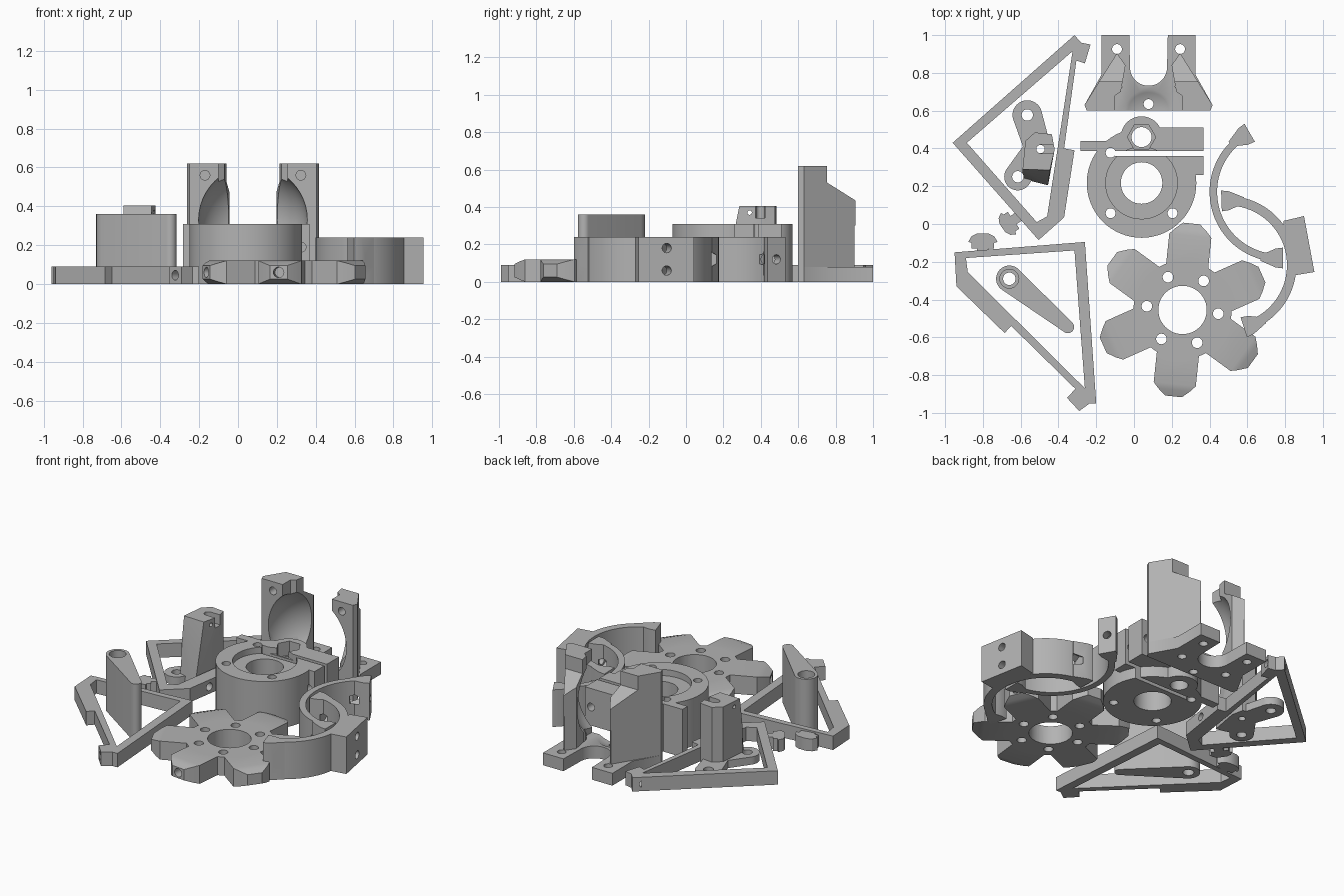
import bpy, bmesh, math
from mathutils import Vector, Matrix

cube = bpy.data.objects.get("Cube")
if cube:
    bpy.data.objects.remove(cube, do_unlink=True)

GREY = (0.45, 0.45, 0.45, 1)
plastic = bpy.data.materials.new("grey_plastic")
plastic.use_nodes = True
plastic.diffuse_color = GREY
plastic.node_tree.nodes["Principled BSDF"].inputs["Base Color"].default_value = GREY


def finish(name, bm):
    bmesh.ops.recalc_face_normals(bm, faces=bm.faces)
    mesh = bpy.data.meshes.new(name)
    bm.to_mesh(mesh)
    bm.free()
    mesh.materials.append(plastic)
    obj = bpy.data.objects.new(name, mesh)
    bpy.context.collection.objects.link(obj)
    return obj


def prism(name, outline, low, high):
    bm = bmesh.new()
    face = bm.faces.new([bm.verts.new((x, y, low)) for x, y in outline])
    new = bmesh.ops.extrude_face_region(bm, geom=[face])["geom"]
    verts = [v for v in new if isinstance(v, bmesh.types.BMVert)]
    bmesh.ops.translate(bm, verts=verts, vec=(0, 0, high - low))
    return finish(name, bm)


def hull(name, points):
    bm = bmesh.new()
    for p in points:
        bm.verts.new(p)
    res = bmesh.ops.convex_hull(bm, input=bm.verts)
    spare = {v for v in res["geom_interior"] + res["geom_unused"]
             if isinstance(v, bmesh.types.BMVert)}
    bmesh.ops.delete(bm, geom=list(spare), context="VERTS")
    bmesh.ops.dissolve_limit(bm, angle_limit=0.01, verts=bm.verts, edges=bm.edges)
    return finish(name, bm)


def arc(centre, radius, start=0, end=360, steps=48):
    count = steps if end - start == 360 else steps + 1
    angles = [math.radians(start + (end - start) * i / steps) for i in range(count)]
    return [(centre[0] + radius * math.cos(a), centre[1] + radius * math.sin(a))
            for a in angles]


def disc(centre, radius, low=-1, high=1, steps=48):
    return prism("disc", arc(centre, radius, steps=steps), low, high)


def box(x0, x1, y0, y1, low=-1, high=1):
    return prism("box", [(x0, y0), (x1, y0), (x1, y1), (x0, y1)], low, high)


def bore(at, heading, radius=0.025, length=0.3, sides=24):
    # cylinder centred on a point, lying along a heading
    bm = bmesh.new()
    bmesh.ops.create_cone(bm, cap_ends=True, segments=sides, radius1=radius,
                          radius2=radius, depth=length)
    turn = Vector(heading).to_track_quat("Z", "Y").to_matrix().to_4x4()
    bm.transform(Matrix.Translation(at) @ turn)
    return finish("bore", bm)


def combine(obj, op, tools):
    bpy.context.view_layer.objects.active = obj
    for tool in tools:
        mod = obj.modifiers.new("join", "BOOLEAN")
        mod.operation, mod.solver, mod.object = op, "EXACT", tool
        bpy.ops.object.modifier_apply(modifier=mod.name)
        bpy.data.objects.remove(tool, do_unlink=True)
    return obj


def add(obj, *tools):
    return combine(obj, "UNION", tools)


def cut(obj, *tools):
    return combine(obj, "DIFFERENCE", tools)


def capsule(name, a, ra, b, rb, high):
    rim = arc(a, ra) + arc(b, rb)
    return hull(name, [(x, y, z) for x, y in rim for z in (0, high)])


# Triangular frames
rear = prism("rear_frame", [
    (-.96, .43), (-.315, 1), (-.28, .96), (-.23, .95), (-.26, .85), (-.305, .865),
    (-.37, .4), (-.315, .39), (-.37, .035), (-.505, -.085)], 0, .09)
cut(rear, prism("gap", [(-.885, .43), (-.325, .915), (-.46, .04), (-.515, .01)], -1, 1),
    bore((-.35, .2, .045), (1, -.15, 0)), bore((-.26, .93, .045), (1, -.2, 0), length=.2))
front = prism("front_frame", [
    (-.95, -.15), (-.26, -.095), (-.2, -.95), (-.235, -.95), (-.29, -.99),
    (-.355, -.92), (-.31, -.873), (-.65, -.54), (-.685, -.577), (-.94, -.33)], 0, .09)
cut(front, prism("gap", [(-.89, -.18), (-.315, -.14), (-.26, -.87), (-.88, -.255)], -1, 1),
    bore((-.86, -.38, .045), (1, 1, 0)), bore((-.32, -.95, .045), (1, 1, 0), length=.2))

# Tall tapered lever with a counterbored pivot
PIVOT = (-.66, -.29)
lever = capsule("tapered_lever", PIVOT, .07, (-.35, -.545), .033, .36)
cut(lever, disc(PIVOT, .033), disc(PIVOT, .05, .3, 1))

# Bent lever with a slotted post
EYES = [(-.565, .577), (-.615, .25)]
ELBOW = (-.51, .4)
bent = capsule("bent_lever", EYES[0], .078, ELBOW, .07, .05)
foot = [(-.42, .395), (-.435, .475), (-.525, .485), (-.575, .44)]
post = hull("post", [(x, y, z) for x, y in foot for z in (0, .405)]
            + [(-.595, .24, 0), (-.455, .205, 0), (-.59, .29, .405), (-.445, .285, .405)])
add(bent, capsule("arm", EYES[1], .072, ELBOW, .07, .05), post)
cut(bent, disc((-.495, .397), .022), box(-.495, -.3, .372, .422, .34, 1),
    bore((-.5, .34, .37), (1, 0, 0), .012),
    *[disc(eye, .03) for eye in EYES])

# Forked bracket with two hollowed towers
MID = .077


def mirrored(points):
    return [(2 * MID - x, y) for x, y in reversed(points)]


side = [(-.025, 1), (-.172, 1), (-.172, .79), (-.262, .63), (-.25, .6)]
bracket = prism("fork_bracket", arc((MID, .83), .098, 180, 360)
                + mirrored(side[::-1]) + side[::-1], 0, .08)
tower = [(-.262, .63), (-.25, .6), (-.1, .6), (-.1, .68), (-.07, .7),
         (-.045, .84), (-.09, .905)]
for plan in (tower, mirrored(tower)):
    tall = prism("tower", plan, 0, .62)
    cut(tall, hull("notch", [(x, y, z) for x in (-1, 1) for y, z in
                             ((.755, .7), (.755, .53), (.93, .42), (.93, .7))]))
    add(bracket, tall)
bm = bmesh.new()
bmesh.ops.create_uvsphere(bm, u_segments=48, v_segments=24, radius=1)
bm.transform(Matrix.Translation((MID, .6, .33)) @ Matrix.Diagonal((.28, .25, .28, 1)))
cut(bracket, finish("hollow", bm), disc((MID, .635), .026))
for sign in (-1, 1):
    cut(bracket, disc((MID + sign * .167, .926), .026, -1, .3),
        disc((MID + sign * .167, .73), .026, -1, .3),
        bore((MID + sign * .247, .6, .56), (0, 1, 0), length=.16))

# Clamping ring housing with lugs and a bolt boss
HUB = (.04, .217)
BOSS = (.04, .46)
housing = disc(HUB, .29, 0, .31, 64)
housing.name = "clamp_housing"
add(housing, disc(BOSS, .11, 0, .31), box(.04, .367, .386, .51, .07, .31),
    box(.2, .367, .26, .36, .07, .31), box(-.282, -.1, .386, .44, 0, .31))
cut(housing, disc(HUB, .11), disc(HUB, .19, .27, 1), box(-.1, .5, .36, .386),
    disc(BOSS, .053), disc(BOSS, .075, .22, 1, 6),
    bore((.325, .4, .19), (0, 1, 0)), bore((.325, .26, .19), (0, 1, 0), .038, .06, 6))
cut(housing, *[disc((HUB[0] + sx * .164, HUB[1] + sy * .16), .026)
               for sx, sy in ((-1, 1), (-1, -1), (1, -1))])

# Six-armed base plate with chamfered, bored tips
CORE = Vector((.257, -.455, .06))
star = disc(CORE, .26, 0, .12)
star.name = "six_arm_base"
sections = [(.05, .112, .06), (.395, .112, .06), (.425, .085, .05), (.46, .045, .035)]
bores = [disc(CORE, .128)]
for i in range(6):
    turn = Matrix.Rotation(math.radians(24 + 60 * i), 3, "Z")
    add(star, hull("arm", [CORE + turn @ Vector((r, sy * w, sz * h)) for r, w, h in sections
                           for sy in (-1, 1) for sz in (-1, 1)]))
    out = turn @ Vector((1, 0, 0))
    bores += [bore(CORE + out * .45, out, .027, .14),
              disc(CORE + Matrix.Rotation(math.radians(-30), 3, "Z") @ out * .19, .028)]
cut(star, *bores)


# Half rings with flared, bored ends
def half_ring(name, centre, outer, inner, start, end):
    ring = prism(name, arc(centre, outer, start, end)
                 + arc(centre, inner, start, end)[::-1], 0, .24)
    mean = (outer + inner) / 2
    for angle, inward in ((start, 1), (end, -1)):
        turn = Matrix.Rotation(math.radians(angle), 3, "Z")
        hub = Vector((*centre, 0))
        flare = [(-.055, -.02), (.055, -.02), (.05, .02), (.015, .1), (-.015, .1), (-.05, .02)]
        plan = [(hub + turn @ Vector((mean + x, y * inward, 0))).to_2d() for x, y in flare]
        add(ring, prism("flare", plan, 0, .24))
        along = turn @ Vector((0, 1, 0))
        spot = hub + turn @ Vector((mean, 0, .12))
        cut(ring, bore(spot, along, .025, .24),
            bore(spot + along * inward * .07, along, .045, .06, 6))
    return ring


half_ring("rear_half_ring", (.77, .17), .37, .33, 120, 270)
clip = half_ring("front_half_ring", (.495, -.217), .365, .315, -72, 92)
add(clip, prism("block", [(.79, .016), (.9, .042), (.955, -.254), (.83, -.275)], 0, .24))
cut(clip, *[bore((.89, -.11, z), (1, .19, 0)) for z in (.06, .18)])

# Small mushroom-shaped pegs
cap = [(.03, -.07), (.03, -.03), (.06, -.03), (.06, 0), (.078, .005), (.06, .035), (.03, .05)]
peg = cap + [(-x, y) for x, y in reversed(cap)]
for name, spot, angle, size in (("upright_peg", (-.8, -.1, 0), 0, 1),
                                ("tilted_peg", (-.66, .005, 0), 125, .9)):
    turn = Matrix.Rotation(math.radians(angle), 3, "Z") * size
    prism(name, [(Vector(spot) + turn @ Vector((*p, 0))).to_2d() for p in peg], 0, .08)

# Smooth shading with sharp edges kept
for obj in bpy.context.scene.objects:
    if obj.type == "MESH":
        obj.select_set(True)
        bpy.context.view_layer.objects.active = obj
bpy.ops.object.shade_smooth_by_angle(angle=math.radians(30))
